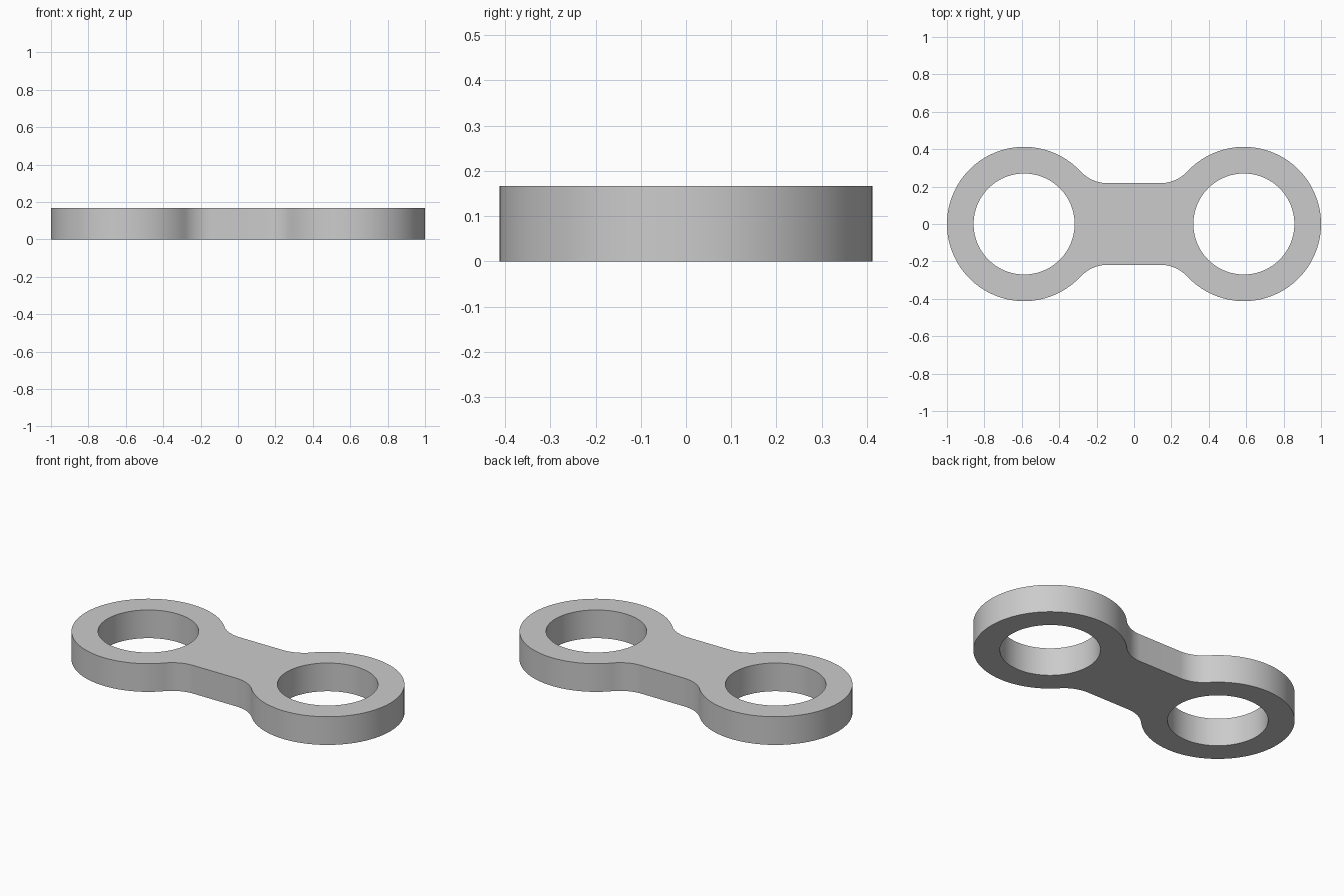
import bpy
import bmesh
from math import pi, cos, sin, asin, sqrt

cube = bpy.data.objects.get("Cube")
if cube:
    bpy.data.objects.remove(cube, do_unlink=True)

RING_X, RING_R, HOLE_R = 0.5875, 0.4125, 0.27
WEB_HALF, FILLET_R, THICK = 0.218, 0.2, 0.167


def arc(cx, cy, r, a0, a1, n):
    """Points from angle a0 to a1, both ends included."""
    return [(cx + r * cos(a0 + (a1 - a0) * i / n),
             cy + r * sin(a0 + (a1 - a0) * i / n)) for i in range(n + 1)]


# Outline: one quarter (outer tip, ring, fillet, web edge), then mirrored
reach = RING_R + FILLET_R
fillet_y = WEB_HALF + FILLET_R
tilt = asin(fillet_y / reach)
fillet_x = RING_X - sqrt(reach ** 2 - fillet_y ** 2)
quarter = arc(RING_X, 0, RING_R, 0, pi - tilt, 40)
quarter += arc(fillet_x, fillet_y, FILLET_R, -tilt, -pi / 2, 14)[1:]
upper = quarter + [(-x, y) for x, y in reversed(quarter)]
outline = upper + [(x, -y) for x, y in reversed(upper[1:-1])]
holes = [arc(side * RING_X, 0, HOLE_R, 0, 2 * pi, 96)[:-1] for side in (1, -1)]

# Fill the outline around both holes, then extrude to the plate thickness
bm = bmesh.new()
edges = []
for loop in [outline] + holes:
    verts = [bm.verts.new((x, y, 0)) for x, y in loop]
    edges += [bm.edges.new((v, verts[i - 1])) for i, v in enumerate(verts)]
bmesh.ops.triangle_fill(bm, edges=edges, use_beauty=True)
top = bmesh.ops.extrude_face_region(bm, geom=bm.faces[:], use_keep_orig=True)
bmesh.ops.translate(bm, vec=(0, 0, THICK),
                    verts=[g for g in top["geom"] if isinstance(g, bmesh.types.BMVert)])
bmesh.ops.recalc_face_normals(bm, faces=bm.faces[:])

# Merge the flat triangles into clean cap faces
bmesh.ops.dissolve_limit(bm, angle_limit=0.002, verts=[], edges=[
    e for e in bm.edges if abs(e.verts[0].co.z - e.verts[1].co.z) < 1e-6])
mesh = bpy.data.meshes.new("link_plate")
bm.to_mesh(mesh)
bm.free()
plate = bpy.data.objects.new("link_plate", mesh)
bpy.context.collection.objects.link(plate)

# Plain grey metal
grey = bpy.data.materials.new("plain_grey")
grey.use_nodes = True
colour = (0.6, 0.6, 0.6, 1)
grey.diffuse_color = colour
grey.node_tree.nodes["Principled BSDF"].inputs["Base Color"].default_value = colour
mesh.materials.append(grey)

# Smooth curved walls, crisp rims
bpy.ops.object.select_all(action="DESELECT")
plate.select_set(True)
bpy.context.view_layer.objects.active = plate
bpy.ops.object.shade_smooth_by_angle(angle=pi / 6)
